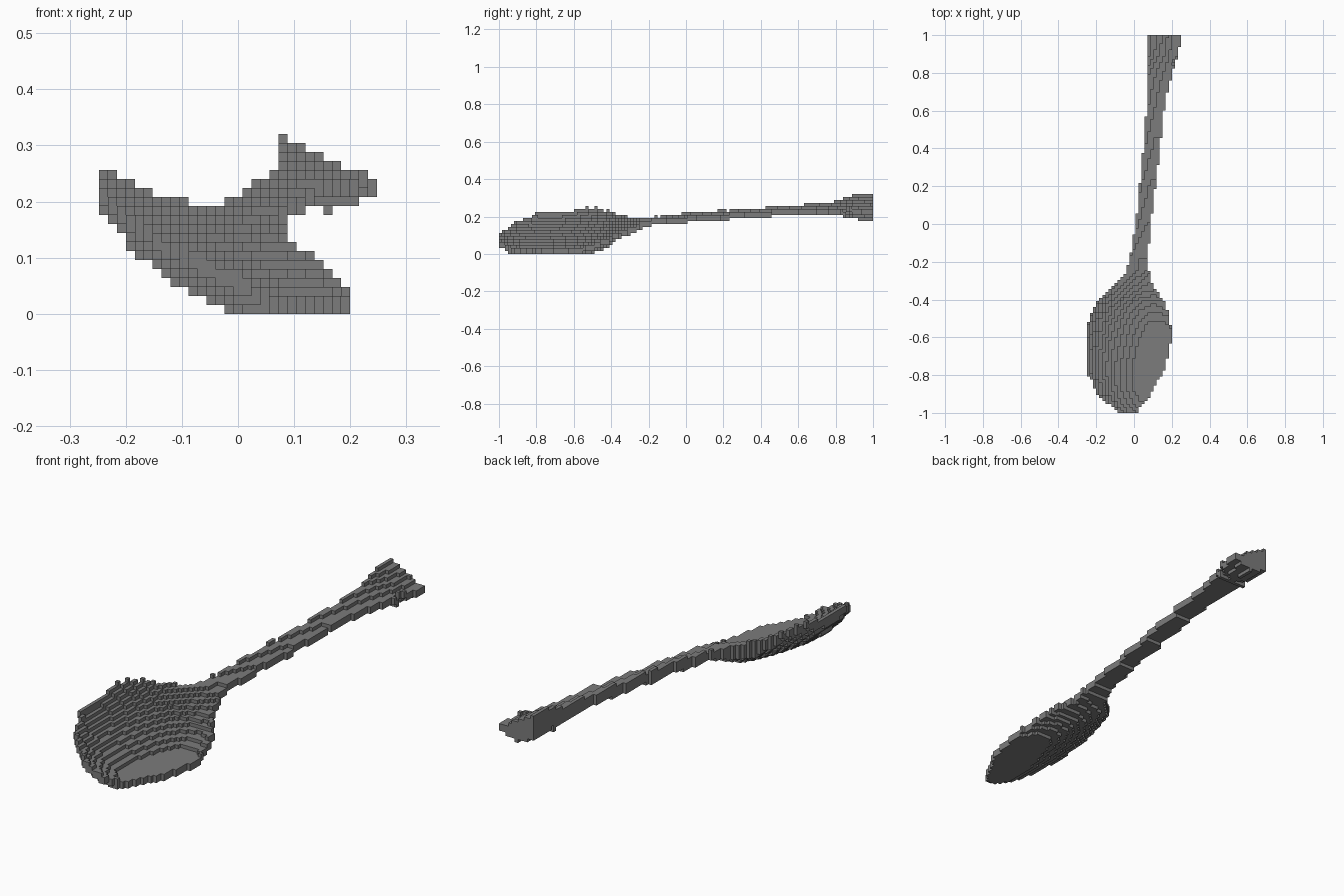
import bpy
import bmesh
from mathutils import Vector

cube = bpy.data.objects.get("Cube")
if cube:
    bpy.data.objects.remove(cube, do_unlink=True)

CELL = 0.016
NX, NY = 31, 125

# Plan outline from tip to handle end: y, low x, high x
OUTLINE = [(-1, -.07, .01), (-.95, -.14, .05), (-.9, -.19, .09), (-.82, -.23, .13),
           (-.78, -.25, .16), (-.6, -.25, .2), (-.53, -.245, .19), (-.42, -.2, .17),
           (-.33, -.12, .1), (-.25, -.04, .08), (-.2, -.025, .07), (0, .01, .09),
           (.5, .06, .15), (.65, .07, .165), (.8, .07, .2), (.9, .07, .235), (1, .07, .25)]
# Handle section: y, top at low x, top at high x, underside
HANDLE = [(-.33, .2, .12, .09), (-.25, .2, .165, .13), (-.18, .2, .17, .155),
          (0, .222, .19, .167), (.5, .257, .222, .203), (.8, .285, .228, .215),
          (.9, .32, .22, .182), (1, .325, .225, .182)]


def sample(table, y):
    """Linear interpolation of the table rows at y."""
    if y <= table[0][0]:
        return table[0][1:]
    for a, b in zip(table, table[1:]):
        if y <= b[0]:
            t = (y - a[0]) / (b[0] - a[0])
            return [p + (q - p) * t for p, q in zip(a[1:], b[1:])]
    return table[-1][1:]


def bowl_heights(x, y):
    """Tilted dish: rim plane minus a rounded hollow."""
    rim = .145 - .49 * (x + .03) + .13 * (y + .63)
    r = min(1, (((x + .03) / .235) ** 2 + ((y + .65) / .36) ** 2) ** .5)
    top = rim - .08 * (1 - r ** 3)
    bottom = rim - .03 - .087 * (1 - r ** 4)
    return max(top, .03), max(bottom, 0)


def handle_heights(x, y, low, high):
    """Wedge section with a sloping top."""
    u = (x - low) / (high - low)
    top_low, top_high, under = sample(HANDLE, y)
    flare = .06 * abs(u - .5) if y > .85 else 0
    return top_low + (top_high - top_low) * u, under + flare


# Fill the block grid column by column
cells = set()
for j in range(NY):
    y = (j + .5 - NY / 2) * CELL
    low, high = sample(OUTLINE, y)
    blend = min(1, max(0, (y + .42) / .18))
    for i in range(NX):
        x = (i + .5 - NX / 2) * CELL
        if not low <= x <= high:
            continue
        bowl = bowl_heights(x, y)
        grip = handle_heights(x, y, low, high)
        top, bottom = [b + (g - b) * blend for b, g in zip(bowl, grip)]
        first = round(bottom / CELL)
        last = max(round(top / CELL), first + 2)
        cells.update((i, j, k) for k in range(first, last))

# Skin the blocks with their exposed faces only
bm = bmesh.new()
verts = {}


def corner(p):
    key = tuple(round(c) for c in p)
    if key not in verts:
        i, j, k = key
        verts[key] = bm.verts.new(((i - NX / 2) * CELL, (j - NY / 2) * CELL, k * CELL))
    return verts[key]


for cell in sorted(cells):
    for axis in range(3):
        for side in (0, 1):
            near = list(cell)
            near[axis] += 2 * side - 1
            if tuple(near) in cells:
                continue
            base, u, v = Vector(cell), Vector((0, 0, 0)), Vector((0, 0, 0))
            base[axis] += side
            u[(axis + 1) % 3] = 1
            v[(axis + 2) % 3] = 1
            loop = [base, base + u, base + u + v, base + v]
            bm.faces.new([corner(p) for p in (loop if side else reversed(loop))])

mesh = bpy.data.meshes.new("spoon")
bm.to_mesh(mesh)
bm.free()

# Single grey metal colour
grey = bpy.data.materials.new("grey_metal")
grey.use_nodes = True
colour = (.2, .2, .2, 1)
grey.diffuse_color = colour
grey.node_tree.nodes["Principled BSDF"].inputs["Base Color"].default_value = colour
mesh.materials.append(grey)

spoon = bpy.data.objects.new("spoon", mesh)
bpy.context.scene.collection.objects.link(spoon)
